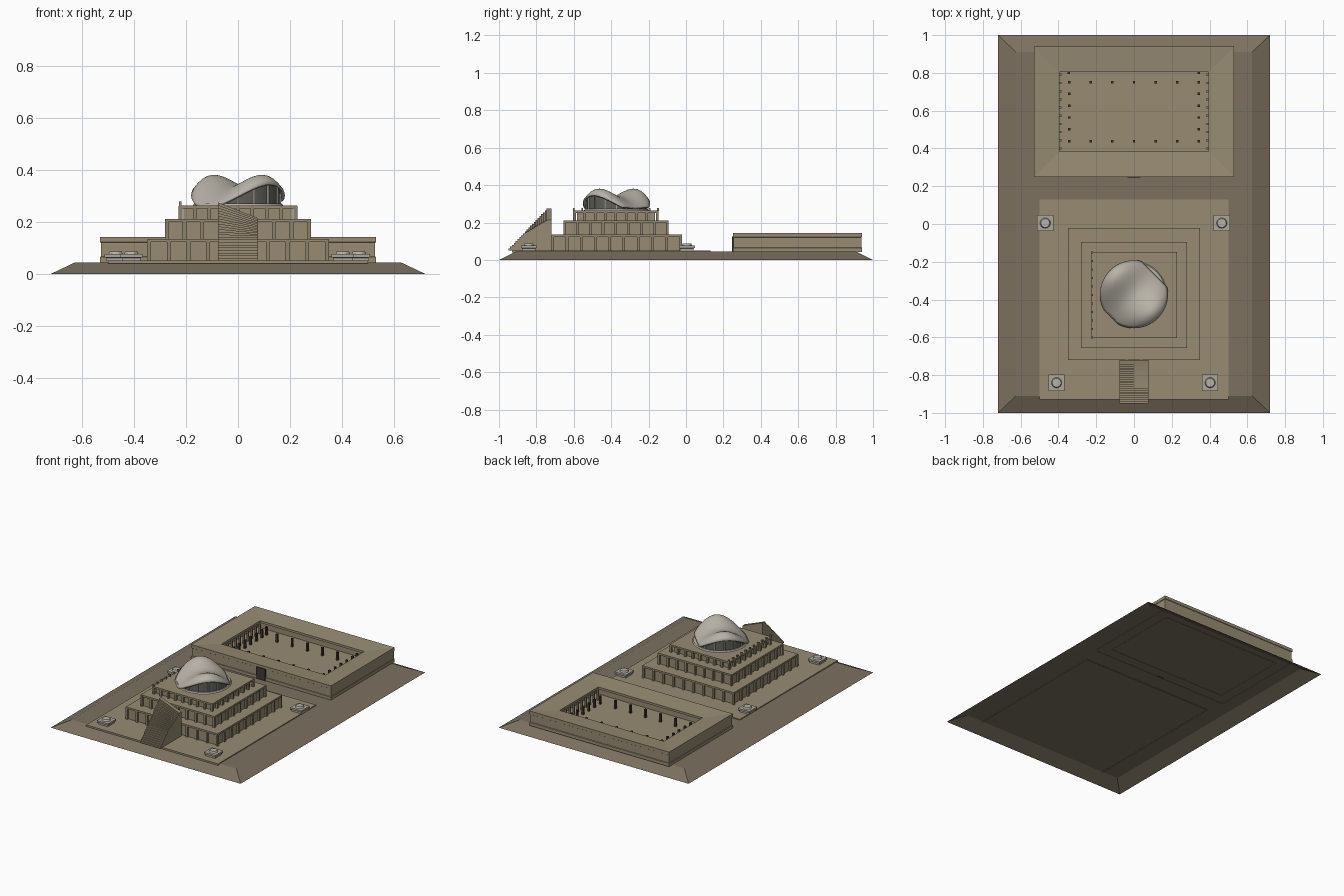
import bpy, bmesh, math

if "Cube" in bpy.data.objects:
    bpy.data.objects.remove(bpy.data.objects["Cube"])

def mat(name, c):
    m = bpy.data.materials.new(name)
    m.diffuse_color = (*c, 1)
    m.use_nodes = True
    m.node_tree.nodes["Principled BSDF"].inputs["Base Color"].default_value = m.diffuse_color
    return m

EARTH = mat("earth", (0.20, 0.165, 0.115))
STONE = mat("stone", (0.31, 0.26, 0.17))
WALL = mat("wall_stone", (0.27, 0.23, 0.15))
PALE = mat("pale_stone", (0.42, 0.39, 0.33))
SHELL = mat("shell", (0.48, 0.45, 0.39))
DARK = mat("dark", (0.05, 0.04, 0.03))
GLASS = mat("glass", (0.12, 0.12, 0.10))

def finish(name, bm, m, smooth=False):
    me = bpy.data.meshes.new(name)
    bm.to_mesh(me)
    bm.free()
    me.materials.append(m)
    ob = bpy.data.objects.new(name, me)
    bpy.context.collection.objects.link(ob)
    if smooth:
        bpy.context.view_layer.objects.active = ob
        ob.select_set(True)
        bpy.ops.object.shade_smooth_by_angle(angle=math.radians(40))
        ob.select_set(False)
    return ob

def loft(name, cx, cy, rings, m, cap=True, closed=False):
    """Stack of rectangles (half x, half y, z), open underneath."""
    bm = bmesh.new()
    vs = [[bm.verts.new((cx + sx * hx, cy + sy * hy, z))
           for sx, sy in ((-1, -1), (1, -1), (1, 1), (-1, 1))] for hx, hy, z in rings]
    pairs = list(zip(vs, vs[1:])) + ([(vs[-1], vs[0])] if closed else [])
    for a, b in pairs:
        for i in range(4):
            j = (i + 1) % 4
            bm.faces.new((a[i], a[j], b[j], b[i]))
    if cap:
        bm.faces.new(vs[-1])
    return finish(name, bm, m)

def add_box(bm, x0, x1, y0, y1, z0, z1):
    v = bmesh.ops.create_cube(bm, size=1)["verts"]
    for p in v:
        p.co = ((x0 + x1) / 2 + p.co.x * (x1 - x0), (y0 + y1) / 2 + p.co.y * (y1 - y0),
                (z0 + z1) / 2 + p.co.z * (z1 - z0))

def posts(name, pts, w, z0, z1, m):
    bm = bmesh.new()
    for x, y in pts:
        add_box(bm, x - w / 2, x + w / 2, y - w / 2, y + w / 2, z0, z1)
    return finish(name, bm, m)

def perimeter(cx, cy, hx, hy, nx, ny):
    """Evenly spaced points round a rectangle, corners included once."""
    pts = []
    for i in range(nx + 1):
        x = cx - hx + 2 * hx * i / nx
        pts += [(x, cy - hy), (x, cy + hy)]
    for i in range(1, ny):
        y = cy - hy + 2 * hy * i / ny
        pts += [(cx - hx, y), (cx + hx, y)]
    return pts

# Ground mound and front terrace
loft("ground_mound", 0, 0, [(0.72, 1.0, 0), (0.625, 0.91, 0.045)], EARTH)
loft("front_terrace", 0, -0.4, [(0.5, 0.53, 0.040), (0.5, 0.53, 0.051)], STONE)

# Stepped pyramid: recessed walls, pilasters and overhanging slabs
for n, (cy, h, z0, z1, inset, cnt) in enumerate([
        (-0.37, 0.348, 0.05, 0.135, 0.011, 9),
        (-0.375, 0.28, 0.135, 0.212, 0.011, 8),
        (-0.375, 0.227, 0.212, 0.264, 0.018, 8)], 1):
    w = h - inset
    loft(f"tier_{n}", 0, cy, [(w, w, z0), (w, w, z1 - .012), (h, h, z1 - .012), (h, h, z1)], STONE)
    p = h - 0.006
    posts(f"tier_{n}_pilasters", perimeter(0, cy, p, p, cnt, cnt), 0.014, z0, z1 - .002, WALL)

# Raised parapet along the left edge of the top terrace
posts("parapet_posts", [(-0.222, -0.6 + 0.045 * i) for i in range(11)], 0.01, 0.262, 0.278, STONE)

# Free-standing stair whose upper treads dip to the right
prof, N = [(-0.95, 0.05)], 22
for i in range(N):
    y0, y1 = -0.95 + 0.215 * i / N, -0.95 + 0.215 * (i + 1) / N
    z = 0.05 + 0.225 * (i + 1) / N
    prof += [(y0, z), (y1, z)]
prof += [(-0.72, prof[-1][1]), (-0.72, 0.05)]
dip = lambda z: z if z < 0.14 else 0.14 + (z - 0.14) * 0.55
bm = bmesh.new()
left = [bm.verts.new((-0.077, y, z)) for y, z in prof]
right = [bm.verts.new((0.077, y, dip(z))) for y, z in prof]
for i in range(len(prof)):
    j = (i + 1) % len(prof)
    bm.faces.new((left[i], left[j], right[j], right[i]))
bm.faces.new(left)
bm.faces.new(right)
bmesh.ops.recalc_face_normals(bm, faces=bm.faces)
finish("staircase", bm, STONE)

# Saddle shell roof: arched at front right and back left, low on the other diagonal
CY, R, SEG = -0.372, 0.18, 64

def saddle(x, y):
    t2 = (x * x + y * y) / R ** 2
    cos2 = -2 * x * y / (x * x + y * y) if t2 else 0
    return 0.342 + 0.03 * t2 - 0.07 * t2 ** 2 + cos2 * (0.12 * t2 - 0.075 * t2 ** 2)

def ring_point(r, a):
    x, y = r * math.cos(a), r * math.sin(a)
    over = (x + y) / math.sqrt(2) - 0.152 * r / R   # flattened back-right edge
    if over > 0:
        x, y = x - over / math.sqrt(2), y - over / math.sqrt(2)
    return x, y

bm = bmesh.new()
mid = bm.verts.new((0, CY, saddle(0, 0)))
prev = None
for k in range(1, 15):
    pts = [ring_point(R * k / 14, 2 * math.pi * i / SEG) for i in range(SEG)]
    cur = [bm.verts.new((x, y + CY, saddle(x, y))) for x, y in pts]
    for i in range(SEG):
        j = (i + 1) % SEG
        bm.faces.new((prev[i], cur[i], cur[j], prev[j]) if prev else (mid, cur[i], cur[j]))
    prev = cur
shell = finish("saddle_roof", bm, SHELL, True)
s = shell.modifiers.new("thickness", "SOLIDIFY")
s.thickness, s.offset = 0.010, -1

# Glazed drum and mullions under the shell
bm = bmesh.new()
drum = [ring_point(0.160, 2 * math.pi * i / SEG) for i in range(SEG)]
lo = [bm.verts.new((x, y + CY, 0.262)) for x, y in drum]
hi = [bm.verts.new((x, y + CY, max(0.264, saddle(x, y) - 0.006))) for x, y in drum]
for i in range(SEG):
    j = (i + 1) % SEG
    bm.faces.new((lo[i], lo[j], hi[j], hi[i]))
finish("glazed_drum", bm, GLASS, True)
bm = bmesh.new()
for i in range(0, SEG, 4):
    x, y = ring_point(0.163, 2 * math.pi * i / SEG)
    top = saddle(x, y) - 0.006
    if top > 0.29:
        add_box(bm, x - .003, x + .003, y + CY - .003, y + CY + .003, 0.262, top)
finish("mullions", bm, PALE)
bm = bmesh.new()
bmesh.ops.create_cone(bm, cap_ends=True, segments=SEG, radius1=0.174, radius2=0.168, depth=0.008)
bmesh.ops.translate(bm, verts=bm.verts, vec=(0, CY, 0.267))
finish("dome_plinth", bm, SHELL)

# Corner pedestals with round bowls
for n, (x, y) in enumerate([(-0.47, 0.005), (0.465, 0.005), (-0.41, -0.84), (0.403, -0.84)], 1):
    loft(f"pedestal_{n}", x, y, [(.036, .036, .05), (.036, .036, .062), (.043, .043, .064),
                                 (.043, .043, .076)], PALE)
    bm = bmesh.new()
    bmesh.ops.create_cone(bm, cap_ends=True, segments=24, radius1=0.028, radius2=0.023, depth=0.012)
    bmesh.ops.translate(bm, verts=bm.verts, vec=(x, y, 0.081))
    finish(f"bowl_{n}", bm, SHELL, True)

# Courtyard building: outer wall, inward sloping roof and inner portico
C = 0.595
ob = loft("courtyard_building", 0, C, [
    (.530, .345, .043), (.530, .345, .065), (.527, .342, .067), (.527, .342, .120),
    (.530, .345, .122), (.530, .345, .143), (.395, .210, .131), (.395, .210, .116),
    (.455, .270, .116), (.455, .270, .043)], STONE, cap=False)
loft("court_floor", 0, C, [(.46, .275, .045), (.46, .275, .049)], STONE)
posts("portico_posts", [(sx * 0.389, 0.40 + 0.0433 * i) for sx in (-1, 1) for i in range(10)],
      0.012, 0.048, 0.118, WALL)
posts("court_columns", perimeter(0, C, 0.343, 0.156, 6, 5)
      + [(-0.345, 0.80), (0.343, 0.80)], 0.013, 0.048, 0.105, DARK)

# Gate in the middle of the courtyard front
bm = bmesh.new()
add_box(bm, -0.034, 0.034, 0.246, 0.26, 0.045, 0.126)
finish("gate", bm, DARK)
